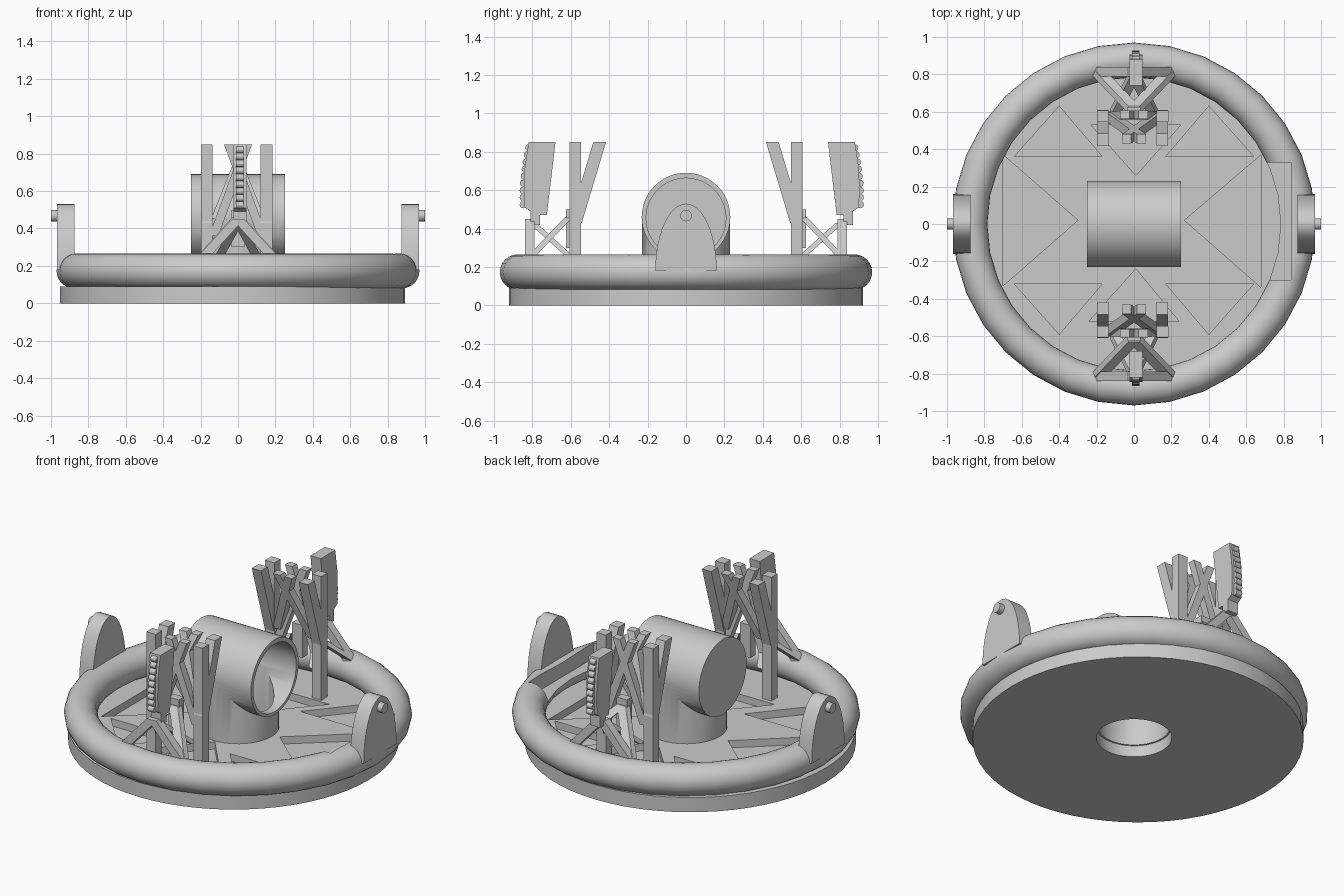
import bpy, bmesh, math
from mathutils import Vector, Matrix

cube = bpy.data.objects.get("Cube")
if cube:
    bpy.data.objects.remove(cube, do_unlink=True)

grey = bpy.data.materials.new("plain_grey")
grey.use_nodes = True
grey.diffuse_color = (0.6, 0.6, 0.6, 1)
grey.node_tree.nodes["Principled BSDF"].inputs["Base Color"].default_value = (0.6, 0.6, 0.6, 1)


def finish(name, bm):
    bmesh.ops.recalc_face_normals(bm, faces=bm.faces[:])
    mesh = bpy.data.meshes.new(name)
    bm.to_mesh(mesh)
    bm.free()
    mesh.materials.append(grey)
    ob = bpy.data.objects.new(name, mesh)
    bpy.context.collection.objects.link(ob)
    return ob


def select(ob):
    bpy.ops.object.select_all(action="DESELECT")
    ob.select_set(True)
    bpy.context.view_layer.objects.active = ob


def smooth(ob, angle=35):
    select(ob)
    bpy.ops.object.shade_smooth_by_angle(angle=math.radians(angle))


def boolean(ob, other, operation="DIFFERENCE"):
    select(ob)
    mod = ob.modifiers.new("cut", "BOOLEAN")
    mod.operation, mod.object, mod.solver = operation, other, "EXACT"
    bpy.ops.object.modifier_apply(modifier=mod.name)
    bpy.data.objects.remove(other, do_unlink=True)


def add_cylinder(bm, start, end, radius, sides):
    a, b = Vector(start), Vector(end)
    turn = (b - a).to_track_quat("Z", "Y").to_matrix().to_4x4()
    bmesh.ops.create_cone(bm, cap_ends=True, segments=sides, radius1=radius, radius2=radius,
                          depth=(b - a).length, matrix=Matrix.Translation((a + b) / 2) @ turn)


def cylinder(name, start, end, radius, sides=48):
    bm = bmesh.new()
    add_cylinder(bm, start, end, radius, sides)
    return finish(name, bm)


def add_prism(bm, outline, offset):
    face = bm.faces.new([bm.verts.new(p) for p in outline])
    new = bmesh.ops.extrude_face_region(bm, geom=[face])["geom"]
    bmesh.ops.translate(bm, vec=offset, verts=[v for v in new if isinstance(v, bmesh.types.BMVert)])


def add_beam(bm, low, high, wx, wy):
    # Leaning bar with level ends
    foot = [(low[0] + sx * wx / 2, low[1] + sy * wy / 2, low[2])
            for sx, sy in ((-1, -1), (1, -1), (1, 1), (-1, 1))]
    add_prism(bm, foot, Vector(high) - Vector(low))


def box(name, low, high):
    bm = bmesh.new()
    add_prism(bm, [(low[0], low[1], low[2]), (high[0], low[1], low[2]),
                   (high[0], high[1], low[2]), (low[0], high[1], low[2])], (0, 0, high[2] - low[2]))
    return finish(name, bm)


# Base disc with triangular recesses and a central bore
FLOOR = 0.09
base = cylinder("base_disc", (-0.03, 0, 0), (-0.03, 0, FLOOR), 0.922, 64)
triangles = [[(0.27, 0.02), (0.68, 0.37), (0.68, -0.34)],
             [(-0.3, 0.02), (-0.7, 0.37), (-0.7, -0.33)],
             [(0.01, 0.26), (0.25, 0.53), (-0.23, 0.53)],
             [(0.01, -0.24), (0.24, -0.52), (-0.24, -0.52)]]
for sx in (-1, 1):
    for near, far in ((0.36, 0.63), (-0.32, -0.59)):
        triangles.append([(sx * 0.17, near), (sx * 0.64, near), (sx * 0.4, far)])
bm = bmesh.new()
for tri in triangles:
    add_prism(bm, [(x, y, 0.045) for x, y in tri], (0, 0, 0.2))
boolean(base, finish("recess_cutter", bm))
boolean(base, cylinder("bore_cutter", (0, 0, -0.1), (0, 0, 0.3), 0.21))
smooth(base)

# Round rim with a shallow notch on one side
bpy.ops.mesh.primitive_torus_add(major_segments=32, minor_segments=24, major_radius=0.877,
                                 minor_radius=0.093, location=(0, 0, 0.173))
rim = bpy.context.object
rim.name = "round_rim"
rim.data.materials.append(grey)
boolean(rim, box("notch_cutter", (0.6, -0.3, 0.17), (0.84, 0.33, 0.4)))
smooth(rim)

# Elbow pipe: upright post joined to a level barrel open at one end
pipe = cylinder("elbow_pipe", (0, 0, FLOOR - 0.02), (0, 0, 0.45), 0.23)
boolean(pipe, cylinder("barrel", (-0.25, 0, 0.46), (0.25, 0, 0.46), 0.231), "UNION")
boolean(pipe, cylinder("barrel_bore", (-0.22, 0, 0.455), (0.4, 0, 0.455), 0.208))
boolean(pipe, cylinder("post_bore", (0, 0, -0.1), (0, 0, 0.45), 0.2))
smooth(pipe)

# Rounded side brackets with pins
for side, sx in (("left", 1), ("right", -1)):
    bm = bmesh.new()
    arch = [(sx * 0.875, 0.16 * math.cos(math.pi * i / 24), 0.18 + 0.35 * math.sin(math.pi * i / 24))
            for i in range(25)]
    add_prism(bm, arch, (sx * 0.092, 0, 0))
    smooth(finish(side + "_bracket", bm))
    smooth(cylinder(side + "_pin", (sx * 0.95, 0, 0.468), (sx, 0, 0.468), 0.03, 20))

# Two timber-like towers; inset moves the ribbed plate towards the middle
TOP = 0.85
for end, s, inset in (("front", -1, 0.06), ("back", 1, 0.0)):
    # Forked posts
    bm = bmesh.new()
    for x in (-0.167, 0.152):
        add_beam(bm, (x, s * 0.576, FLOOR - 0.02), (x, s * 0.576, TOP), 0.063, 0.06)
        add_beam(bm, (x, s * 0.576, 0.43), (x, s * 0.45, TOP), 0.062, 0.066)
    finish(end + "_forked_posts", bm)

    # Crossed braces between the posts
    bm = bmesh.new()
    for sx in (-1, 1):
        add_beam(bm, (sx * 0.13, s * 0.578, 0.36), (-sx * 0.05, s * 0.585, TOP), 0.05, 0.045)
        add_beam(bm, (sx * 0.12, s * 0.57, 0.45), (-sx * 0.04, s * 0.455, TOP), 0.05, 0.05)
    finish(end + "_cross_braces", bm)

    # Spread legs and struts below the plate
    bm = bmesh.new()
    for sx in (-1, 1):
        add_beam(bm, (sx * 0.2, s * 0.814, 0.23), (0, s * 0.814, 0.45), 0.065, 0.05)
        add_beam(bm, (sx * 0.19, s * 0.81, 0.25), (0, s * 0.61, 0.46), 0.06, 0.04)
        add_beam(bm, (sx * 0.1, s * 0.6, 0.25), (0, s * 0.8, 0.43), 0.05, 0.04)
    add_beam(bm, (0, s * 0.6, 0.3), (0, s * 0.6, 0.5), 0.07, 0.05)
    finish(end + "_spread_legs", bm)

    # Curved plate and its outer row of ribs
    outline = [(0.74, TOP), (0.88, TOP), (0.9, 0.72), (0.905, 0.6), (0.9, 0.51), (0.87, 0.49),
               (0.87, 0.42), (0.82, 0.42), (0.82, 0.47), (0.785, 0.47)]
    bm = bmesh.new()
    add_prism(bm, [(-0.025, s * (y - inset), z) for y, z in outline], (0.07, 0, 0))
    finish(end + "_plate", bm)
    bm = bmesh.new()
    for i in range(9):
        z = 0.525 + i * 0.037
        y = s * (0.908 - 0.28 * max(0, z - 0.6) ** 1.5 - inset)
        add_cylinder(bm, (-0.01, y, z), (0.03, y, z), 0.019, 12)
    smooth(finish(end + "_ribs", bm))
